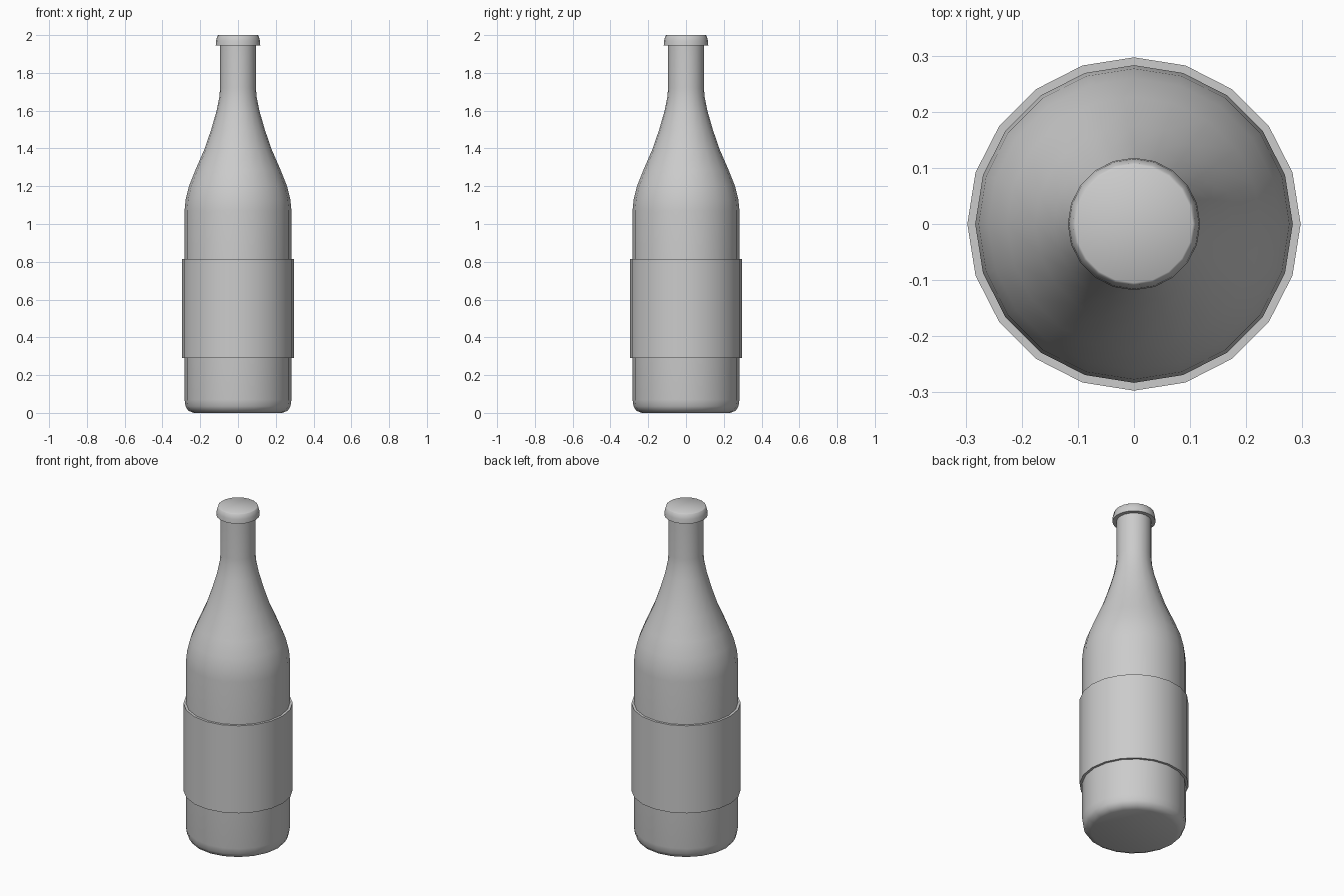
import bpy
import bmesh
from math import cos, sin, tau, radians

SIDES = 20

cube = bpy.data.objects.get("Cube")
if cube:
    bpy.data.objects.remove(cube, do_unlink=True)

# One plain grey for the whole bottle
grey = bpy.data.materials.new("plain grey")
grey.use_nodes = True
grey.diffuse_color = (0.6, 0.6, 0.6, 1)
grey.node_tree.nodes["Principled BSDF"].inputs["Base Color"].default_value = (0.6, 0.6, 0.6, 1)


def lathe(name, profile, closed=False):
    """Turn a (radius, height) profile, listed upwards on the outside, around z."""
    bm = bmesh.new()
    rings = [[bm.verts.new((r * cos(tau * i / SIDES), r * sin(tau * i / SIDES), z))
              for i in range(SIDES)] for r, z in profile]
    pairs = list(zip(rings, rings[1:]))
    if closed:
        pairs.append((rings[-1], rings[0]))
    else:
        bm.faces.new(rings[0][::-1])
        bm.faces.new(rings[-1])
    for low, high in pairs:
        for i in range(SIDES):
            j = (i + 1) % SIDES
            bm.faces.new((low[i], low[j], high[j], high[i]))
    bmesh.ops.recalc_face_normals(bm, faces=bm.faces)
    mesh = bpy.data.meshes.new(name)
    bm.to_mesh(mesh)
    bm.free()
    mesh.materials.append(grey)
    obj = bpy.data.objects.new(name, mesh)
    bpy.context.collection.objects.link(obj)
    bpy.ops.object.select_all(action="DESELECT")
    obj.select_set(True)
    bpy.context.view_layer.objects.active = obj
    bpy.ops.object.shade_smooth_by_angle(angle=radians(40))
    return obj


# Body, shoulder and neck
lathe("bottle_body", [
    (0.235, 0), (0.264, 0.012), (0.278, 0.035), (0.283, 0.07),
    (0.283, 1.07), (0.277, 1.13), (0.26, 1.2), (0.226, 1.285),
    (0.176, 1.4), (0.142, 1.5), (0.113, 1.6), (0.099, 1.67),
    (0.095, 1.72), (0.095, 1.96)])

# Raised sleeve around the body
lathe("label_sleeve", [(0.28, 0.29), (0.297, 0.29), (0.297, 0.815), (0.28, 0.815)], closed=True)

# Cap with a slight taper
lathe("cap", [(0.09, 1.945), (0.118, 1.945), (0.116, 1.97), (0.109, 1.997), (0.105, 2)])
